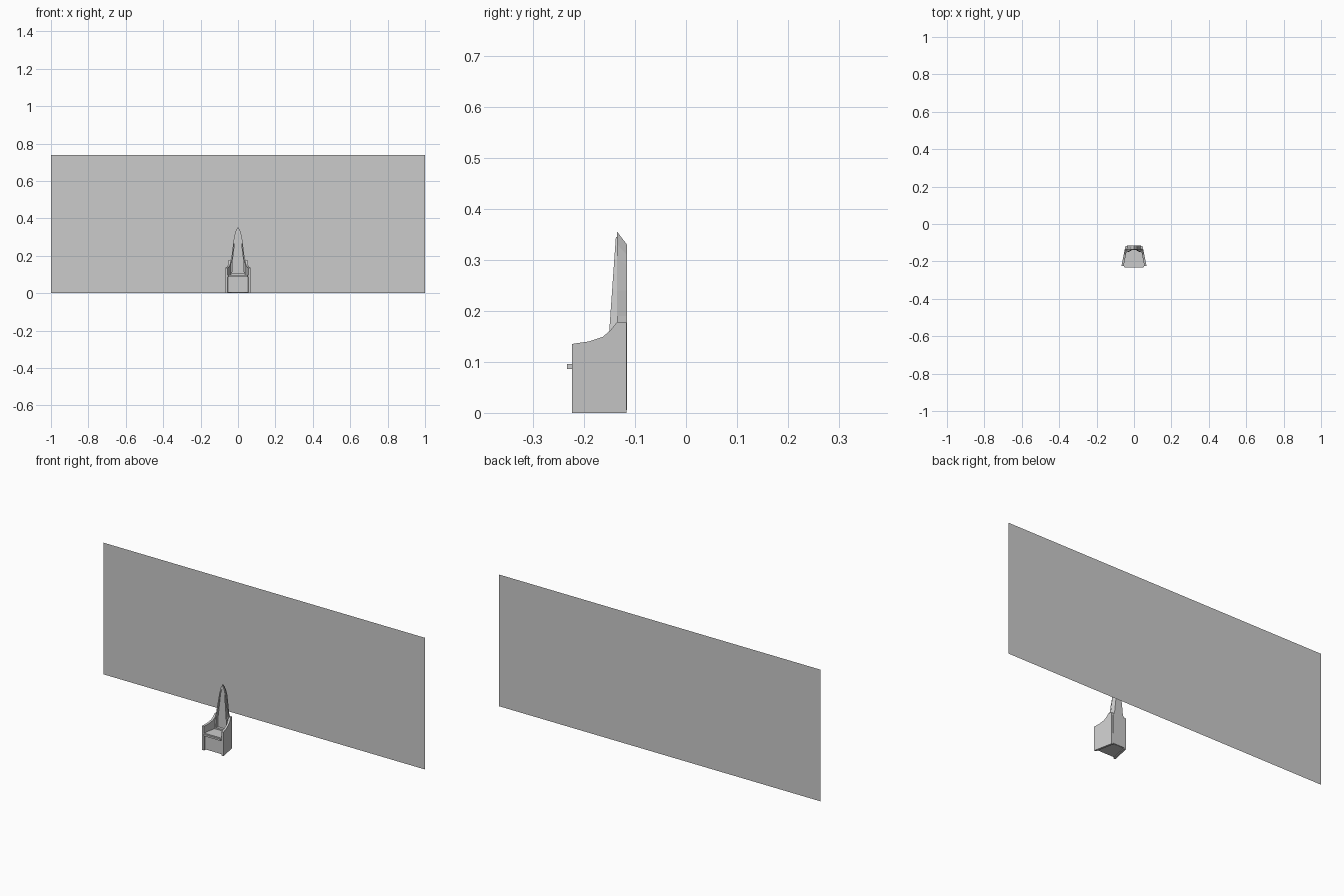
import bpy, bmesh

if "Cube" in bpy.data.objects:
    bpy.data.objects.remove(bpy.data.objects["Cube"])


def loft(name, rings, cap=True, closed=False):
    """Join equal-length point rings with quads; cap the ends or close the loop."""
    bm = bmesh.new()
    vs = [[bm.verts.new(p) for p in r] for r in rings]
    n, m = len(vs[0]), len(vs)
    for k in range(m if closed else m - 1):
        a, b = vs[k], vs[(k + 1) % m]
        for i in range(n):
            j = (i + 1) % n
            bm.faces.new((a[i], a[j], b[j], b[i]))
    if cap and not closed:
        bm.faces.new(vs[0][::-1])
        bm.faces.new(vs[-1])
    bmesh.ops.recalc_face_normals(bm, faces=bm.faces)
    me = bpy.data.meshes.new(name)
    bm.to_mesh(me)
    bm.free()
    ob = bpy.data.objects.new(name, me)
    bpy.context.collection.objects.link(ob)
    return ob


def slab(name, plan, z0, z1):
    return loft(name, [[(x, y, z) for x, y in plan] for z in (z0, z1)])


def trapezoid(xf, yf, xb, yb):
    return [(-xf, yf), (xf, yf), (xb, yb), (-xb, yb)]


def arch(half, y):
    """Full pointed outline from its right half (bottom to tip)."""
    pts = half + [(-x, z) for x, z in half[-2::-1]]
    return [(x, y(z) if callable(y) else y, z) for x, z in pts]


# Back wall: a single flat sheet
bpy.ops.mesh.primitive_plane_add(size=1)
wall = bpy.context.object
wall.name = "back_wall"
for v, (x, z) in zip(wall.data.vertices, [(-1, 0), (1, 0), (-1, 0.74), (1, 0.74)]):
    v.co = (x, 0.234, z)

# Side panels with swept arm tops, splayed wider towards the front
side = [(-0.2235, 0), (-0.117, 0), (-0.117, 0.177), (-0.135, 0.178),
        (-0.148, 0.162), (-0.163, 0.149), (-0.19, 0.14), (-0.2235, 0.135)]
for s, label in ((-1, "left"), (1, "right")):
    def ring(inset):
        return [(s * (0.067 - (y + 0.2235) * 0.2 - inset), y, z) for y, z in side]
    loft(label + "_side_panel", [ring(0), ring(0.012)])

# Seat base, seat and front lip
slab("seat_base", trapezoid(0.055, -0.218, 0.036, -0.12), 0.005, 0.088)
slab("seat", trapezoid(0.055, -0.2235, 0.036, -0.12), 0.086, 0.098)
slab("seat_lip", trapezoid(0.051, -0.233, 0.054, -0.2235), 0.086, 0.096)

# Pointed tall back: slab with a smaller rear outline
front = [(0.044, 0.006), (0.044, 0.165), (0.035, 0.19), (0.029, 0.24),
         (0.021, 0.30), (0.013, 0.33), (0, 0.355)]
rear = [(0.036, 0.006), (0.034, 0.165), (0.026, 0.19), (0.021, 0.24),
        (0.015, 0.29), (0.009, 0.31), (0, 0.33)]
loft("tall_back", [arch(front, -0.135), arch(rear, -0.116)])

# Raised moulding around the back, leaning slightly
outer = [(0.038, 0.098), (0.036, 0.165), (0.032, 0.19), (0.026, 0.24),
         (0.018, 0.30), (0.011, 0.325), (0, 0.345)]
inner = [(0.031, 0.106), (0.029, 0.165), (0.026, 0.19), (0.020, 0.24),
         (0.013, 0.30), (0.007, 0.318), (0, 0.33)]
lean = lambda z: -0.15 + max(0, z - 0.165) * 0.07
loft("back_moulding", [arch(outer, -0.134), arch(outer, lean),
                       arch(inner, lean), arch(inner, -0.134)], closed=True)
